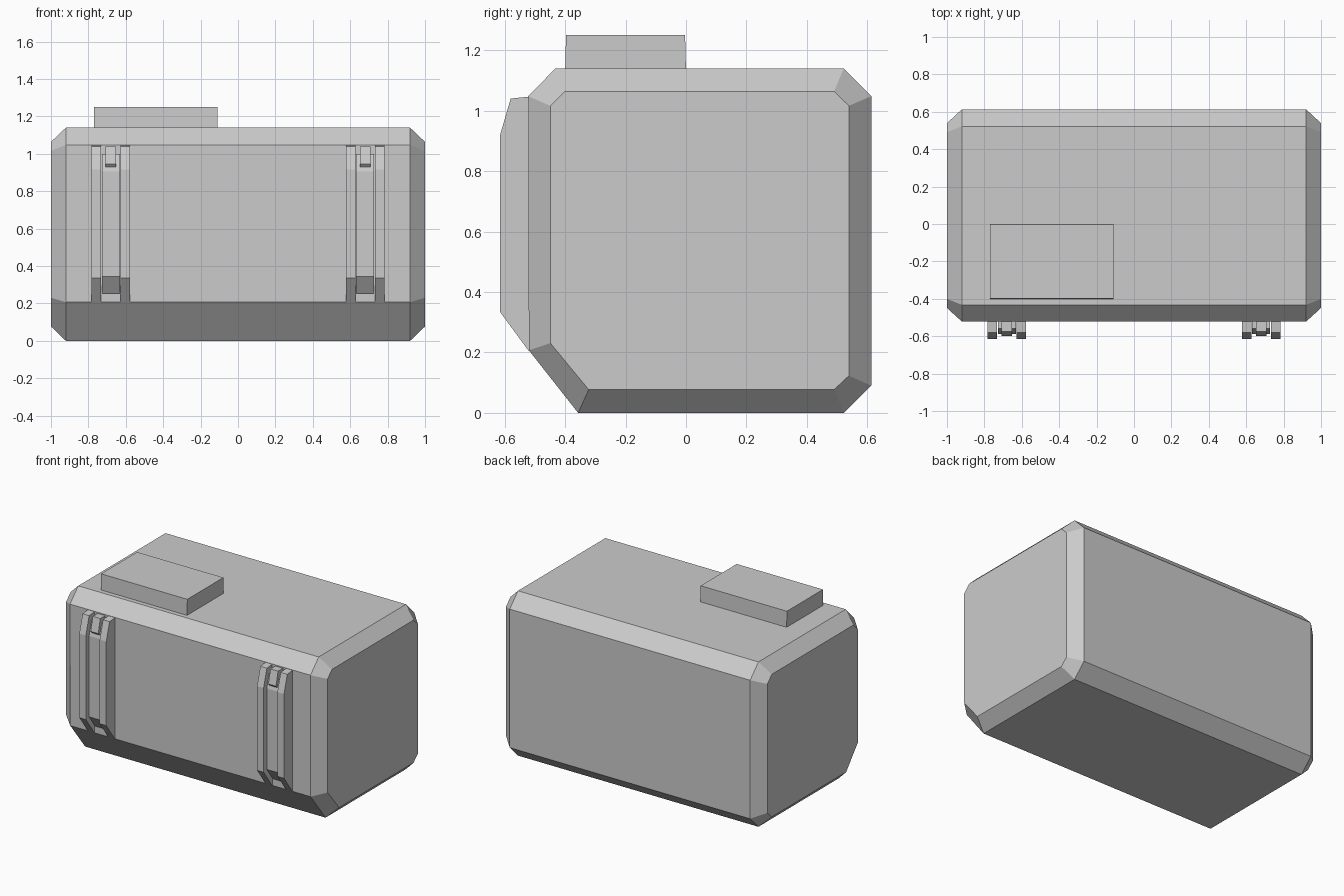
import bpy
import bmesh

cube = bpy.data.objects.get("Cube")
if cube:
    bpy.data.objects.remove(cube, do_unlink=True)

grey = bpy.data.materials.new("light grey")
grey.use_nodes = True
grey.diffuse_color = (0.6, 0.6, 0.6, 1)
grey.node_tree.nodes["Principled BSDF"].inputs["Base Color"].default_value = (0.6, 0.6, 0.6, 1)


def loft(name, sections):
    """Skin a list of (x, yz outline) sections and cap both ends."""
    bm = bmesh.new()
    rings = [[bm.verts.new((x, y, z)) for y, z in outline] for x, outline in sections]
    for a, b in zip(rings, rings[1:]):
        for i in range(len(a)):
            j = (i + 1) % len(a)
            bm.faces.new((a[i], a[j], b[j], b[i]))
    bm.faces.new(rings[0])
    bm.faces.new(rings[-1])
    bmesh.ops.recalc_face_normals(bm, faces=bm.faces)
    mesh = bpy.data.meshes.new(name)
    bm.to_mesh(mesh)
    bm.free()
    mesh.materials.append(grey)
    obj = bpy.data.objects.new(name, mesh)
    bpy.context.collection.objects.link(obj)
    return obj


def extrude(name, outline, x0, x1):
    return loft(name, [(x0, outline), (x1, outline)])


# Chamfered case with a sloping lower front edge
outer = [(-0.52, 0.207), (-0.357, 0), (0.522, 0), (0.613, 0.09),
         (0.613, 1.048), (0.522, 1.14), (-0.432, 1.14), (-0.522, 1.048)]
inner = [(-0.449, 0.231), (-0.322, 0.077), (0.49, 0.077), (0.539, 0.123),
         (0.539, 1.016), (0.49, 1.064), (-0.401, 1.064), (-0.449, 1.016)]
loft("case", [(-1, inner), (-0.92, outer), (0.92, outer), (1, inner)])

# Raised block on the lid
lid = [(-0.4, 1.13), (0, 1.13), (-0.003, 1.25), (-0.397, 1.25)]
extrude("lid_block", lid, -0.77, -0.11)

# Latches: two rails, a recessed strap and a small clip
rail = [(-0.51, 0.207), (-0.522, 0.207), (-0.616, 0.335), (-0.616, 0.917),
        (-0.58, 1.04), (-0.522, 1.046), (-0.51, 1.046)]
strap = [(-0.51, 0.25), (-0.522, 0.255), (-0.588, 0.345), (-0.588, 0.905),
         (-0.56, 1.0), (-0.51, 1.0)]
clip = [(-0.51, 0.93), (-0.585, 0.93), (-0.598, 0.945), (-0.575, 1.04), (-0.51, 1.04)]
for side, cx in (("right", -0.68), ("left", 0.68)):
    extrude(side + "_latch_outer_rail", rail, cx - 0.103, cx - 0.053)
    extrude(side + "_latch_inner_rail", rail, cx + 0.053, cx + 0.103)
    extrude(side + "_latch_strap", strap, cx - 0.048, cx + 0.048)
    extrude(side + "_latch_clip", clip, cx - 0.029, cx + 0.029)
